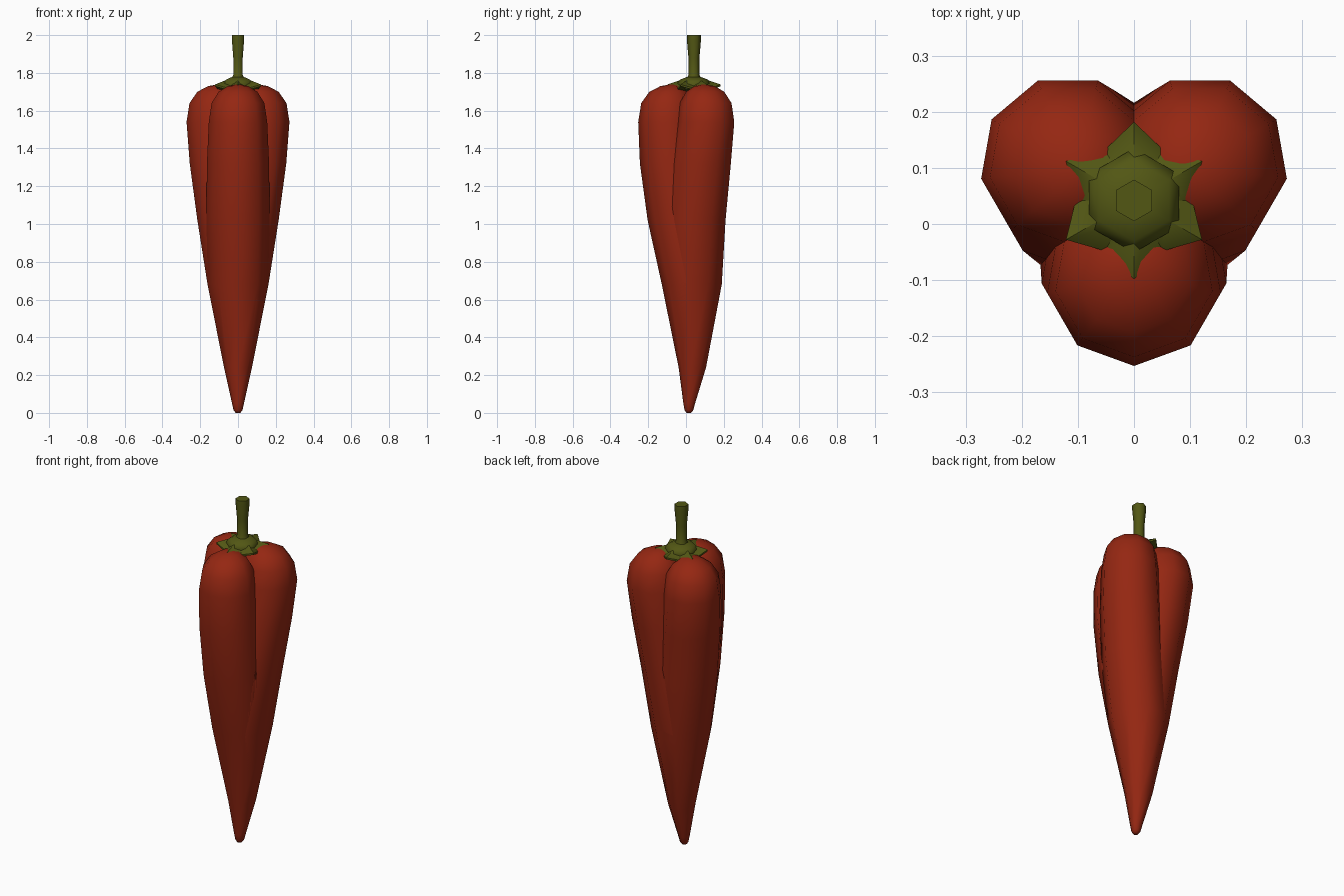
import bpy, bmesh, math

if "Cube" in bpy.data.objects:
    bpy.data.objects.remove(bpy.data.objects["Cube"])

def material(name, rgb):
    m = bpy.data.materials.new(name)
    m.diffuse_color = (*rgb, 1)
    m.use_nodes = True
    m.node_tree.nodes["Principled BSDF"].inputs["Base Color"].default_value = m.diffuse_color
    return m

RED = material("pepper red", (0.30, 0.020, 0.006))
GREEN = material("stem green", (0.085, 0.095, 0.007))

def loft(name, rings, mat, angle):
    """Skin a list of equal-length point rings and cap both ends."""
    bm = bmesh.new()
    loops = [[bm.verts.new(p) for p in ring] for ring in rings]
    n = len(loops[0])
    for a, b in zip(loops, loops[1:]):
        for i in range(n):
            j = (i + 1) % n
            bm.faces.new((a[i], a[j], b[j], b[i]))
    bm.faces.new(loops[0][::-1])
    bm.faces.new(loops[-1])
    bmesh.ops.recalc_face_normals(bm, faces=bm.faces)
    me = bpy.data.meshes.new(name)
    bm.to_mesh(me)
    bm.free()
    me.materials.append(mat)
    ob = bpy.data.objects.new(name, me)
    bpy.context.collection.objects.link(ob)
    bpy.ops.object.select_all(action='DESELECT')
    ob.select_set(True)
    bpy.context.view_layer.objects.active = ob
    bpy.ops.object.shade_smooth_by_angle(angle=math.radians(angle))
    return ob

def ring(cx, cy, z, r, n):
    return [(cx + r * math.cos(math.radians(-90 + 360 * i / n)),
             cy + r * math.sin(math.radians(-90 + 360 * i / n)), z) for i in range(n)]

# Body: three lobes that merge toward the tip
# (height, axis y, lobe offset from axis, lobe radius)
PROFILE = [(0.0, .015, 0, .013), (.015, .016, 0, .024), (.05, .018, 0, .032),
           (.24, .036, .001, .074), (.68, .036, .002, .162), (1.02, .022, .055, .170),
           (1.32, .028, .105, .167), (1.54, .04, .136, .157), (1.64, .04, .135, .142),
           (1.70, .04, .130, .104), (1.73, .04, .120, .055), (1.738, .04, .115, .015)]
for k, name in enumerate(("front_lobe", "right_lobe", "left_lobe")):
    a = math.radians(-90 + 120 * k)
    loft(name, [ring(d * math.cos(a), cy + d * math.sin(a), z, r, 9)
                for z, cy, d, r in PROFILE], RED, 60)

# Calyx star: six points, valleys dipping slightly
CY = 0.042
def star(dz, scale=1.0):
    pts = []
    for i in range(12):
        a = math.radians(-90 + 30 * i)
        r = (0.104 if i % 2 else 0.140) * scale
        z = 1.715 if i % 2 else 1.735
        pts.append((r * math.cos(a), CY + r * math.sin(a), z + dz))
    return pts
loft("calyx_star", [star(-.012, .6), star(-.006), star(.004), star(.03, .45)], GREEN, 40)

# Calyx collar and stem: six-sided
loft("calyx_collar", [ring(0, CY, z, r, 6) for z, r in
     ((1.715, .085), (1.745, .093), (1.765, .072), (1.778, .038))], GREEN, 60)
loft("stem", [ring(0, CY, z, r, 6) for z, r in
     ((1.76, .042), (1.79, .029), (1.88, .029), (1.97, .037), (2.0, .037))], GREEN, 61)
